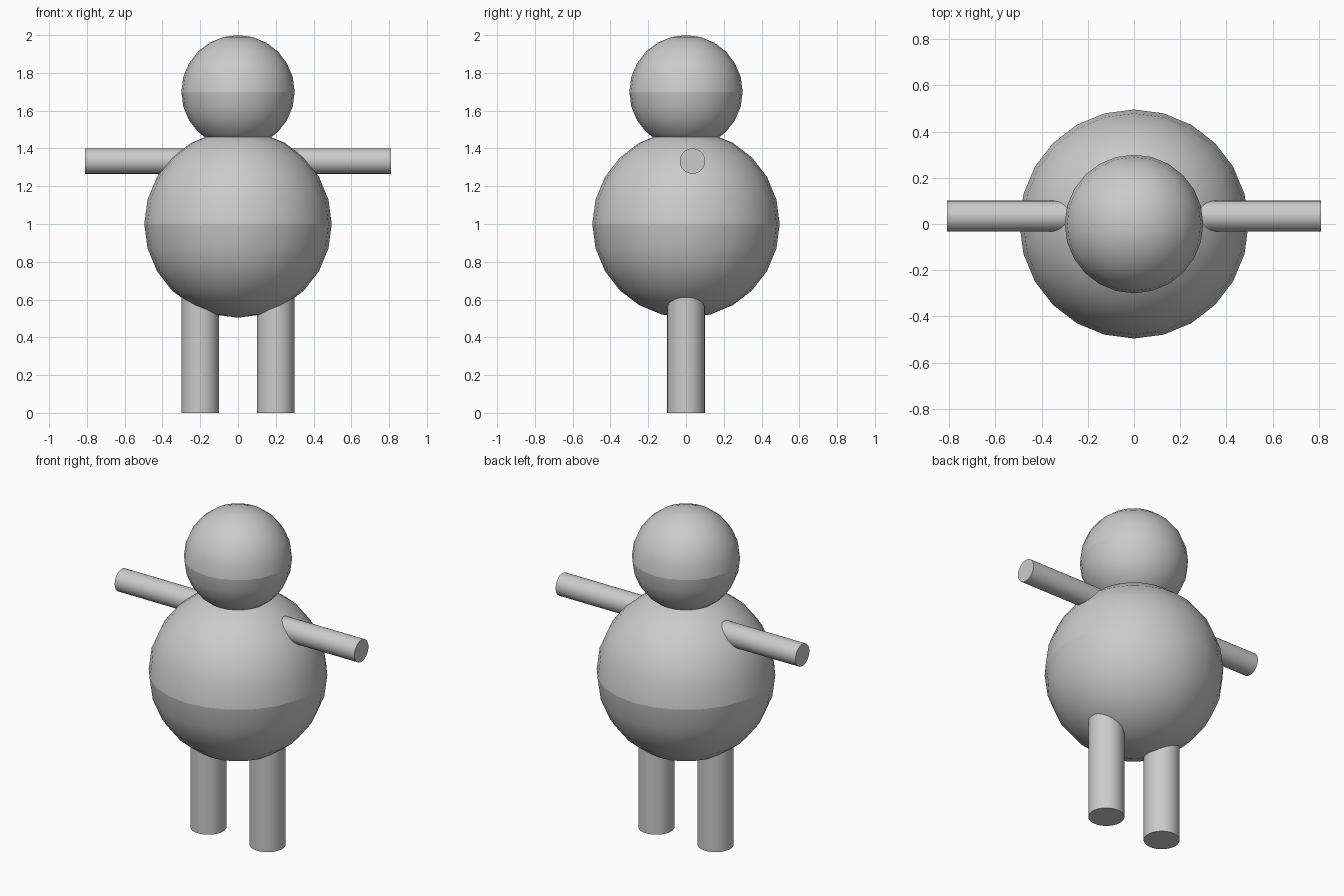
import bpy
from math import pi

if "Cube" in bpy.data.objects:
    bpy.data.objects.remove(bpy.data.objects["Cube"])


def smooth(obj, name):
    obj.name = name
    bpy.ops.object.shade_smooth_by_angle(angle=pi / 6)
    return obj


def ball(name, radius, z):
    bpy.ops.mesh.primitive_uv_sphere_add(segments=24, ring_count=12,
                                         radius=radius, location=(0, 0, z))
    obj = smooth(bpy.context.object, name)
    # crisp seam around the equator
    verts = obj.data.vertices
    for edge in obj.data.edges:
        if all(abs(verts[i].co.z) < 1e-4 for i in edge.vertices):
            edge.use_edge_sharp = True


def rod(name, radius, length, location, rotation=(0, 0, 0)):
    bpy.ops.mesh.primitive_cylinder_add(vertices=32, radius=radius, depth=length,
                                        location=location, rotation=rotation)
    smooth(bpy.context.object, name)


# Round torso and head
ball("body", 0.496, 1.0)
ball("head", 0.3, 1.7)

# Limbs, ends tucked just inside the body
LEG_TOP = 0.62
ARM_IN, ARM_OUT = 0.27, 0.81
for side, s in (("left", -1), ("right", 1)):
    rod(side + "_leg", 0.1, LEG_TOP, (s * 0.2, 0, LEG_TOP / 2))
    rod(side + "_arm", 0.067, ARM_OUT - ARM_IN,
        (s * (ARM_IN + ARM_OUT) / 2, 0.034, 1.333), (0, pi / 2, 0))
